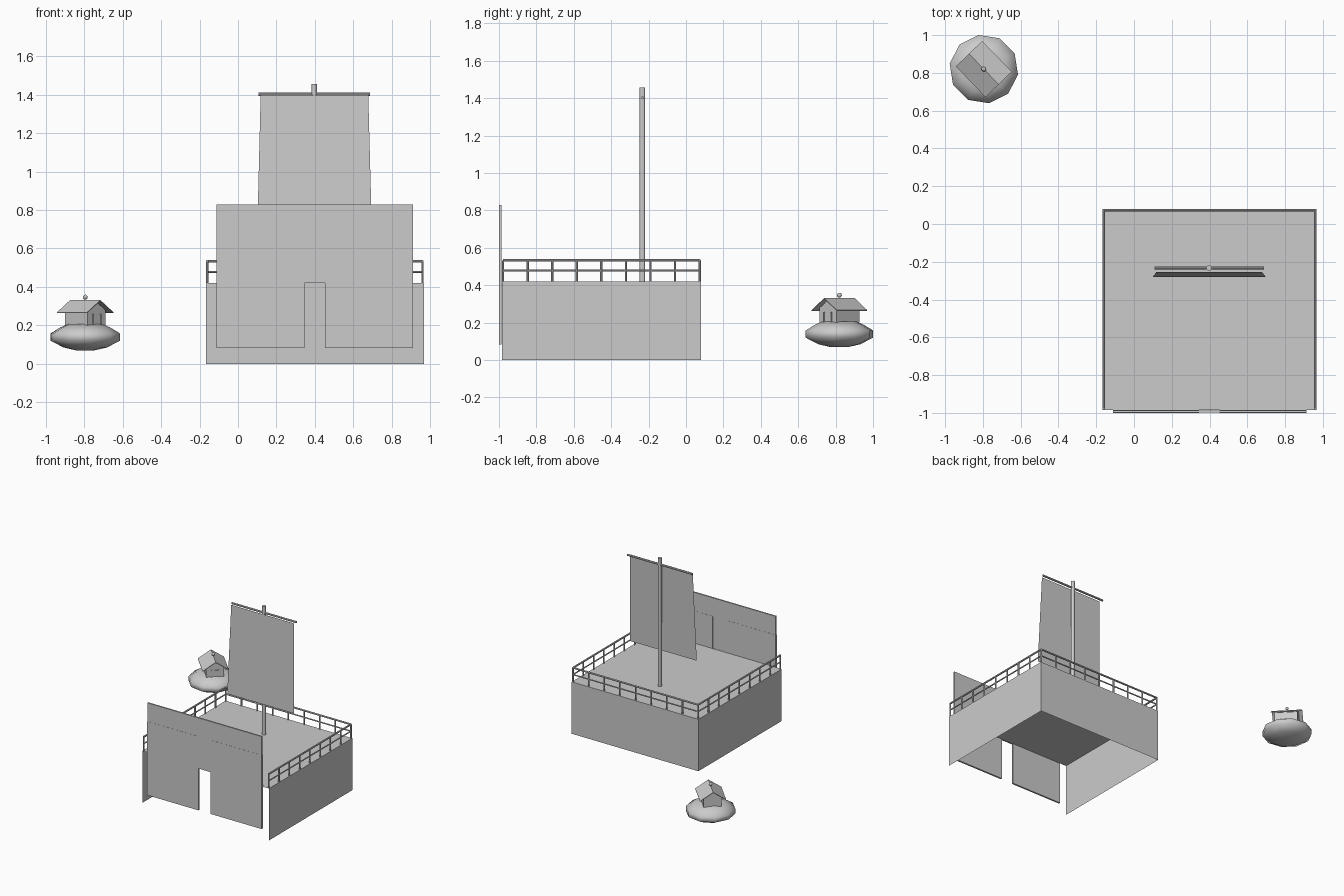
import bpy, bmesh, math
from mathutils import Vector, Matrix

if "Cube" in bpy.data.objects:
    bpy.data.objects.remove(bpy.data.objects["Cube"])

grey = bpy.data.materials.new("plain_grey")
grey.diffuse_color = (0.6, 0.6, 0.6, 1)
grey.use_nodes = True
grey.node_tree.nodes["Principled BSDF"].inputs["Base Color"].default_value = grey.diffuse_color


def make(name, verts, faces, smooth=False):
    me = bpy.data.meshes.new(name)
    me.from_pydata(verts, [], faces)
    me.materials.append(grey)
    ob = bpy.data.objects.new(name, me)
    bpy.context.collection.objects.link(ob)
    if smooth:
        for p in me.polygons:
            p.use_smooth = True
    return ob


def box(name, x0, x1, y0, y1, z0, z1):
    v = [(x, y, z) for x in (x0, x1) for y in (y0, y1) for z in (z0, z1)]
    f = [(0, 1, 3, 2), (4, 6, 7, 5), (0, 4, 5, 1), (2, 3, 7, 6), (0, 2, 6, 4), (1, 5, 7, 3)]
    return make(name, v, f)


def rod(name, a, b, r, n=8):
    a, b = Vector(a), Vector(b)
    q = (b - a).to_track_quat('Z', 'Y')
    ring = [q @ Vector((r * math.cos(2 * math.pi * i / n), r * math.sin(2 * math.pi * i / n), 0))
            for i in range(n)]
    f = [(i, (i + 1) % n, n + (i + 1) % n, n + i) for i in range(n)]
    f += [tuple(reversed(range(n))), tuple(range(n, 2 * n))]
    return make(name, [a + p for p in ring] + [b + p for p in ring], f)


# Hull: deck and three thin walls, open at the front and below
X0, X1, Y0, Y1, DECK = -0.167, 0.967, -0.985, 0.08, 0.42
make("deck", [(X0, Y0, DECK), (X1, Y0, DECK), (X1, Y1, DECK), (X0, Y1, DECK)], [(0, 1, 2, 3)])
for name, a, b in (("left_wall", (X0, Y1), (X0, Y0)), ("right_wall", (X1, Y0), (X1, Y1)),
                   ("back_wall", (X1, Y1), (X0, Y1))):
    make(name, [(*a, 0), (*b, 0), (*b, DECK), (*a, DECK)], [(0, 1, 2, 3)])

# Railing round three sides
R, TOP, BAYS = 0.007, 0.533, 8
xl, xr, yf, yb = X0 + R, X1 - R, Y0 + R, Y1 - R
for name, a, b in (("left", (xl, yf), (xl, yb)), ("right", (xr, yf), (xr, yb)),
                   ("back", (xl, yb), (xr, yb))):
    for z, r in ((TOP, R), (0.478, 0.005)):
        rod(name + "_rail", (*a, z), (*b, z), r)
    for i in range(BAYS + 1):
        if name == "back" and i in (0, BAYS):
            continue
        p = Vector(a).lerp(Vector(b), i / BAYS)
        rod(name + "_post", (p.x, p.y, DECK), (p.x, p.y, TOP), 0.006)

# Front screen with a doorway
box("screen_left", -0.112, 0.345, -1.0, -0.986, 0.083, 0.68)
box("screen_right", 0.452, 0.912, -1.0, -0.986, 0.083, 0.68)
box("screen_lintel", 0.345, 0.452, -0.998, -0.988, 0.42, 0.68)
box("screen_top", -0.112, 0.912, -0.999, -0.987, 0.68, 0.83)

# Mast, yard and sail
rod("mast", (0.397, -0.233, DECK), (0.397, -0.233, 1.457), 0.015, 12)
rod("yard", (0.108, -0.233, 1.403), (0.688, -0.233, 1.403), 0.008)
make("sail", [(0.1, -0.28, 0.685), (0.697, -0.28, 0.685), (0.678, -0.255, 1.4), (0.118, -0.255, 1.4)],
     [(0, 1, 2, 3)])

# Round base of the little hut
C = Vector((-0.795, 0.82, 0))
N = 10
profile = [(0.05, 0.07), (0.115, 0.085), (0.183, 0.12), (0.183, 0.158), (0.13, 0.19), (0.09, 0.207)]
verts = [C + Vector((r * math.cos(math.radians(36 * k - 9)), r * math.sin(math.radians(36 * k - 9)), z))
         for r, z in profile for k in range(N)]
faces = [(j * N + k, j * N + (k + 1) % N, (j + 1) * N + (k + 1) % N, (j + 1) * N + k)
         for j in range(len(profile) - 1) for k in range(N)]
faces += [tuple(reversed(range(N))), tuple(range(len(verts) - N, len(verts)))]
make("hut_base", verts, faces, smooth=True)

# Hut: gabled body, two roof slabs, door and finial, turned to face the front right
turn = Matrix.Translation(C) @ Matrix.Rotation(math.radians(-46), 4, 'Z')


def prism(name, section, x0, x1):
    n = len(section)
    v = [(x, y, z) for x in (x0, x1) for y, z in section]
    f = [(i, (i + 1) % n, n + (i + 1) % n, n + i) for i in range(n)]
    f += [tuple(reversed(range(n))), tuple(range(n, 2 * n))]
    ob = make(name, v, f)
    ob.data.transform(turn)
    return ob


prism("hut_body", [(-0.066, 0.2), (0.066, 0.2), (0.066, 0.278), (0, 0.322), (-0.066, 0.278)], -0.085, 0.085)
for s in (-1, 1):
    prism("roof_slab", [(0, 0.332), (s * 0.097, 0.267), (s * 0.097, 0.263), (0, 0.326)], -0.113, 0.113)
    prism("door_post", [(s * 0.024, 0.2), (s * 0.03, 0.2), (s * 0.03, 0.258), (s * 0.024, 0.258)], 0.085, 0.092)
prism("door", [(-0.024, 0.2), (0.024, 0.2), (0.024, 0.255), (-0.024, 0.255)], 0.085, 0.089)
bpy.ops.mesh.primitive_uv_sphere_add(segments=10, ring_count=6, radius=0.013, location=C + Vector((0, 0, 0.347)))
ball = bpy.context.object
ball.name = "finial"
ball.data.materials.append(grey)
bpy.ops.object.shade_smooth()

# Consistent outward normals on closed parts
for ob in bpy.data.objects:
    if len(ob.data.polygons) > 1:
        bm = bmesh.new()
        bm.from_mesh(ob.data)
        bmesh.ops.recalc_face_normals(bm, faces=bm.faces)
        bm.to_mesh(ob.data)
        bm.free()
